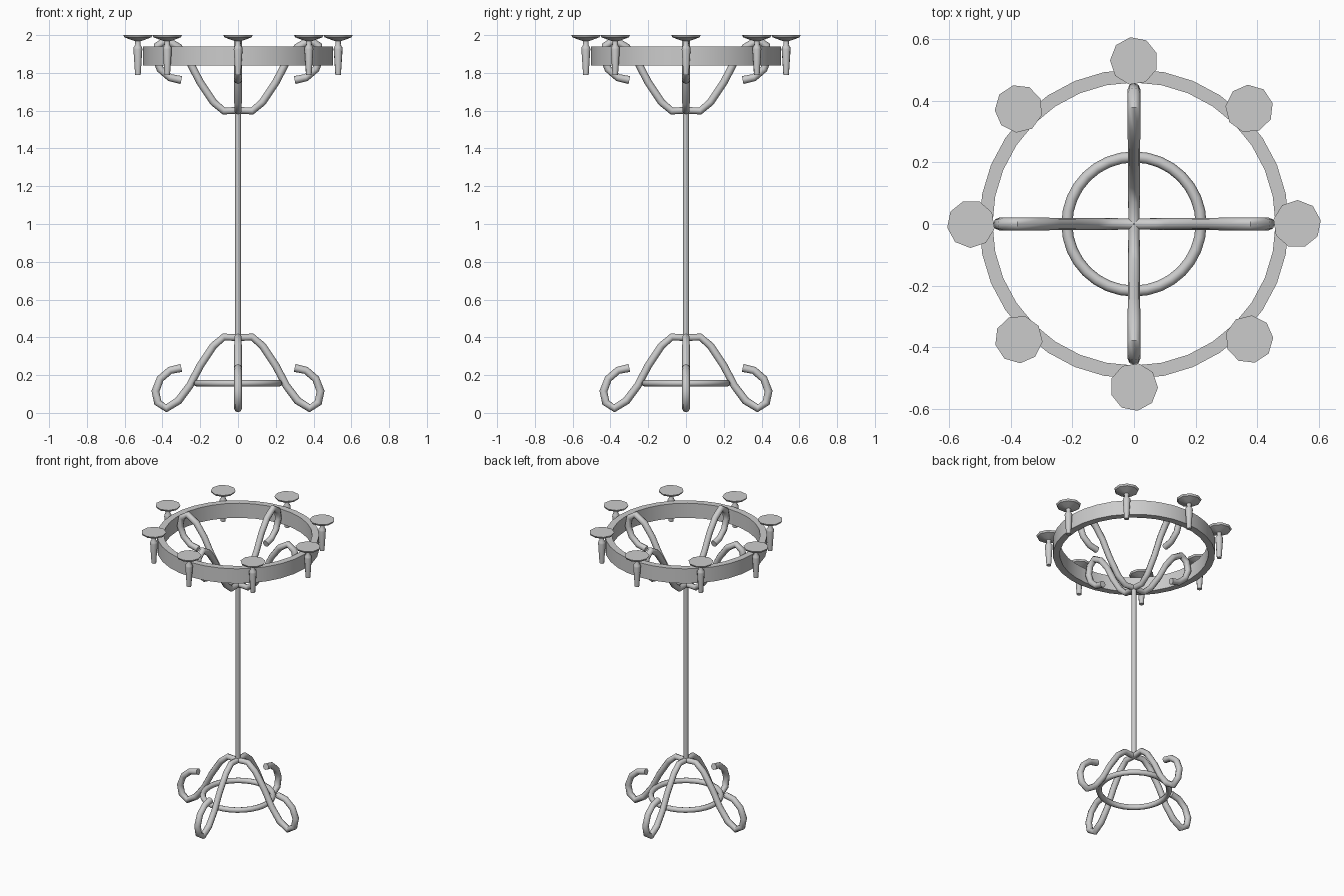
import bpy, bmesh
from math import sin, cos, pi
from mathutils import Vector, Matrix

if "Cube" in bpy.data.objects:
    bpy.data.objects.remove(bpy.data.objects["Cube"])


def finish(bm, name, smooth=40):
    bmesh.ops.recalc_face_normals(bm, faces=bm.faces)
    me = bpy.data.meshes.new(name)
    bm.to_mesh(me)
    bm.free()
    ob = bpy.data.objects.new(name, me)
    bpy.context.collection.objects.link(ob)
    bpy.ops.object.select_all(action='DESELECT')
    ob.select_set(True)
    bpy.context.view_layer.objects.active = ob
    bpy.ops.object.shade_smooth_by_angle(angle=smooth * pi / 180)
    return ob


def skin(bm, rings, closed=False):
    """Join vertex rings with quads, capping the ends of open ones."""
    n = len(rings[0])
    pairs = list(zip(rings, rings[1:] + rings[:1])) if closed else list(zip(rings, rings[1:]))
    for a, b in pairs:
        for i in range(n):
            j = (i + 1) % n
            bm.faces.new((a[i], a[j], b[j], b[i]))
    if not closed:
        bm.faces.new(rings[0])
        bm.faces.new(rings[-1])


def lathe(name, profile, sides, closed=False, at=(0, 0), turn=0.0, smooth=40):
    bm = bmesh.new()
    rings = [[bm.verts.new((at[0] + r * cos(turn + 2 * pi * i / sides),
                            at[1] + r * sin(turn + 2 * pi * i / sides), z))
              for i in range(sides)] for r, z in profile]
    skin(bm, rings, closed)
    return finish(bm, name, smooth)


def scroll(name, path, angle, flip, sides=8):
    """Round bar swept along an x-z path, turned about the pole."""
    bm = bmesh.new()
    pts = [Vector((x, 0, 2 - z if flip else z)) for x, z, r in path]
    rings = []
    for k, p in enumerate(pts):
        t = (pts[min(k + 1, len(pts) - 1)] - pts[max(k - 1, 0)]).normalized()
        nrm = Vector((-t.z, 0, t.x))
        r = path[k][2]
        rings.append([bm.verts.new(p + nrm * r * cos(2 * pi * i / sides)
                                   + Vector((0, r * sin(2 * pi * i / sides), 0)))
                      for i in range(sides)])
    skin(bm, rings)
    bmesh.ops.rotate(bm, verts=bm.verts, matrix=Matrix.Rotation(angle, 3, 'Z'))
    return finish(bm, name, 50)


# Central pole
lathe("pole", [(0.016, 0.39), (0.016, 1.61)], 8, smooth=50)

# Four scrolled feet, and the same scrolls upside down as ring supports
path = [(0, 0.398, 0.018), (0.075, 0.402, 0.019), (0.13, 0.355, 0.02),
        (0.20, 0.25, 0.02), (0.255, 0.145, 0.02), (0.315, 0.065, 0.021),
        (0.38, 0.024, 0.021), (0.425, 0.055, 0.021), (0.437, 0.115, 0.021),
        (0.412, 0.18, 0.02), (0.36, 0.225, 0.02), (0.30, 0.238, 0.021)]
for k in range(4):
    scroll(f"scroll_foot_{k + 1}", path, k * pi / 2, False)
    scroll(f"scroll_arm_{k + 1}", path, k * pi / 2, True)

# Brace ring between the feet
brace = [(0.218 + 0.018 * cos(2 * pi * i / 8), 0.157 + 0.018 * sin(2 * pi * i / 8))
         for i in range(8)]
lathe("brace_ring", brace, 32, closed=True, smooth=60)

# Flat band carrying the candle holders
lathe("candle_band", [(0.46, 1.84), (0.503, 1.84), (0.503, 1.94), (0.46, 1.94)],
      32, closed=True)

# Eight candle holders: tapered spike, neck and drip dish
holder = [(0.015, 1.79), (0.024, 1.925), (0.023, 1.935), (0.014, 1.948),
          (0.015, 1.968), (0.034, 1.974), (0.072, 1.988), (0.078, 2.0)]
for k in range(8):
    a = k * pi / 4
    lathe(f"candle_holder_{k + 1}", holder, 9,
          at=(0.53 * cos(a), 0.53 * sin(a)), turn=a + 0.15)
